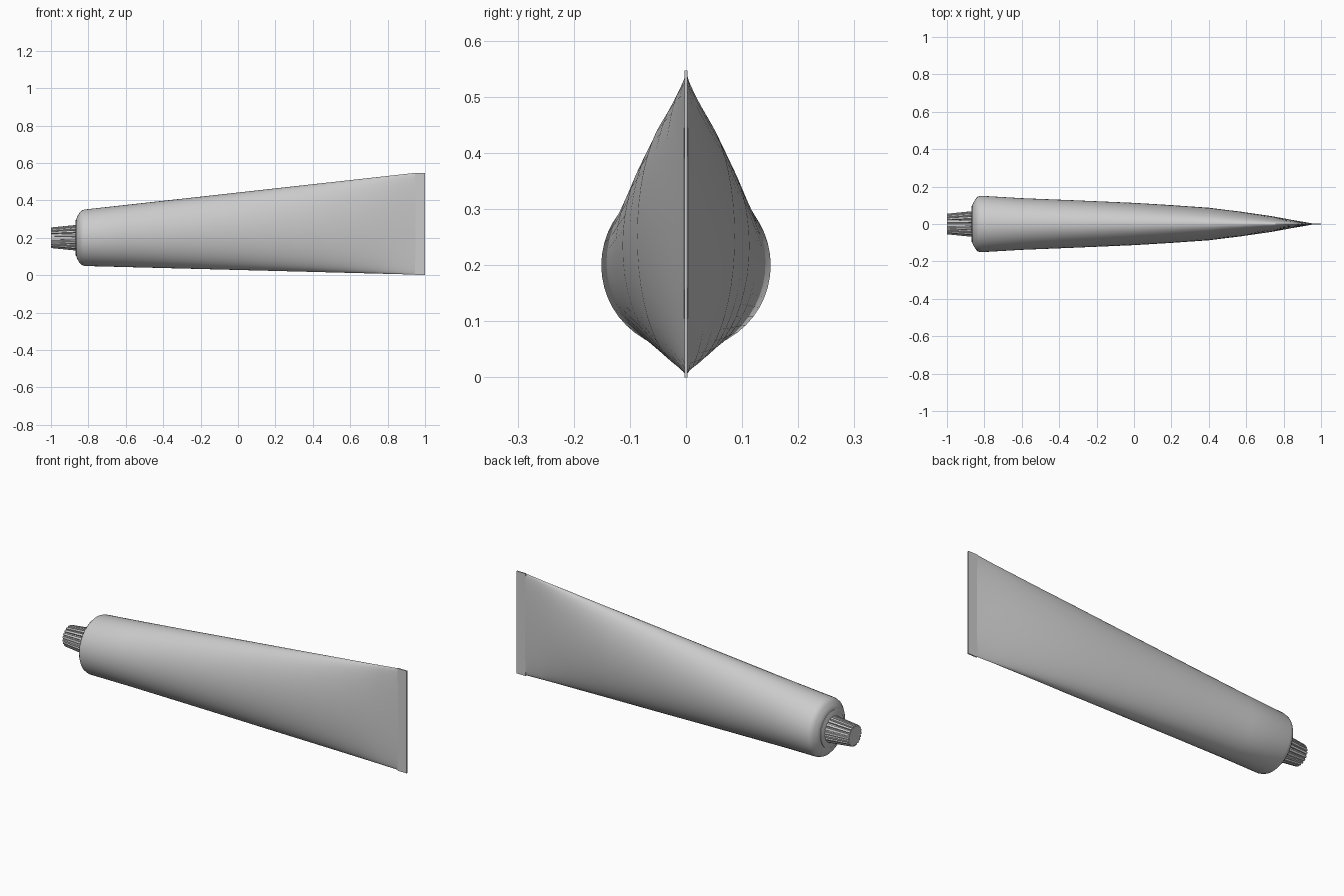
import bpy, bmesh
from math import sin, cos, pi

if "Cube" in bpy.data.objects:
    bpy.data.objects.remove(bpy.data.objects["Cube"])

AXIS_Z = 0.2


def loft(name, rings, angle=0.6):
    """Skin a list of closed rings and cap both ends."""
    bm = bmesh.new()
    loops = [[bm.verts.new(p) for p in ring] for ring in rings]
    n = len(loops[0])
    for a, b in zip(loops, loops[1:]):
        for i in range(n):
            j = (i + 1) % n
            bm.faces.new((a[i], a[j], b[j], b[i]))
    bm.faces.new(loops[0][::-1])
    bm.faces.new(loops[-1])
    bmesh.ops.recalc_face_normals(bm, faces=bm.faces)
    me = bpy.data.meshes.new(name)
    bm.to_mesh(me)
    bm.free()
    ob = bpy.data.objects.new(name, me)
    bpy.context.collection.objects.link(ob)
    bpy.ops.object.select_all(action='DESELECT')
    ob.select_set(True)
    bpy.context.view_layer.objects.active = ob
    bpy.ops.object.shade_smooth_by_angle(angle=angle)
    return ob


def ellipse(x, zc, ry, rz, n=48):
    return [(x, ry * cos(2 * pi * i / n), zc + rz * sin(2 * pi * i / n))
            for i in range(n)]


# tube body: rounded shoulder, then flattening and widening to the tail
rings = [ellipse(x, AXIS_Z, r, r) for x, r in
         [(-0.863, 0.105), (-0.857, 0.118), (-0.847, 0.134), (-0.836, 0.146)]]
for x, ry in [(-0.82, 0.151), (-0.6, 0.138), (-0.3, 0.126), (0, 0.113),
              (0.2, 0.101), (0.4, 0.087), (0.57, 0.066), (0.73, 0.043),
              (0.85, 0.021), (0.95, 0.004)]:
    t = (x + 0.82) / 1.77
    top, bottom = 0.351 + 0.196 * t, 0.049 - 0.046 * t
    rings.append(ellipse(x, (top + bottom) / 2, ry, (top - bottom) / 2))
loft("tube_body", rings)

# crimped flat seal at the tail
loft("crimp_seal", [[(x, -0.003, 0), (x, 0.003, 0), (x, 0.003, 0.547),
                     (x, -0.003, 0.547)] for x in (0.947, 1.0)])

# raised disc on the shoulder end
loft("shoulder_disc", [ellipse(x, AXIS_Z, r, r) for x, r in
                       [(-0.85, 0.098), (-0.866, 0.098), (-0.868, 0.095)]])


# ribbed, tapered cap
def ribbed(x, r, ribs=20):
    pts = []
    for i in range(ribs):
        for f, k in ((0.0, 1), (0.55, 1), (0.65, 0.88), (0.9, 0.88)):
            a = 2 * pi * (i + f) / ribs
            pts.append((x, r * k * cos(a), AXIS_Z + r * k * sin(a)))
    return pts


loft("screw_cap", [ribbed(-0.86, 0.069), ribbed(-1.0, 0.055)], angle=0.35)
